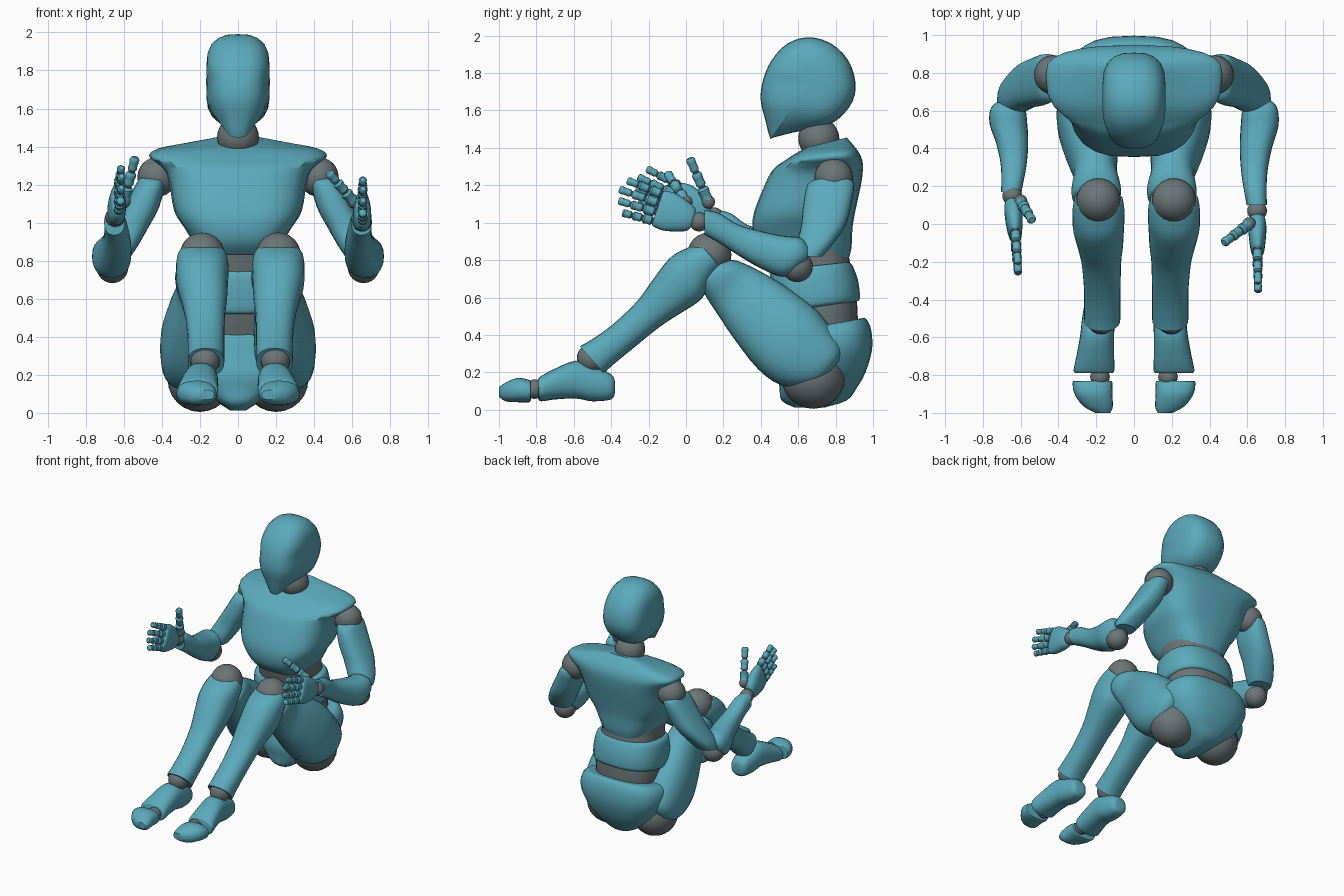
import bpy, bmesh, math
from mathutils import Vector, Matrix

cube = bpy.data.objects.get("Cube")
if cube:
    bpy.data.objects.remove(cube)


def material(name, rgb):
    m = bpy.data.materials.new(name)
    m.use_nodes = True
    m.diffuse_color = (*rgb, 1)
    m.node_tree.nodes["Principled BSDF"].inputs["Base Color"].default_value = (*rgb, 1)
    return m


TEAL = material("teal shell", (0.105, 0.40, 0.50))
GREY = material("grey joint", (0.15, 0.18, 0.185))


def finish(bm, name, *mats):
    bmesh.ops.recalc_face_normals(bm, faces=bm.faces)
    me = bpy.data.meshes.new(name)
    bm.to_mesh(me)
    bm.free()
    for m in mats:
        me.materials.append(m)
    me.shade_smooth()
    me.set_sharp_from_angle(angle=math.radians(38))
    ob = bpy.data.objects.new(name, me)
    bpy.context.collection.objects.link(ob)


def spline(a, b, c, d, t):
    return 0.5 * (2 * b + (c - a) * t + (2 * a - 5 * b + 4 * c - d) * t * t
                  + (3 * b - a - 3 * c + d) * t ** 3)


def bridge(bm, loops):
    rows = [[bm.verts.new(p) for p in loop] for loop in loops]
    n = len(rows[0])
    for r, q in zip(rows, rows[1:]):
        for i in range(n):
            j = (i + 1) % n
            bm.faces.new((r[i], r[j], q[j], q[i]))
    bm.faces.new(rows[0][::-1])
    bm.faces.new(rows[-1])


def loft(bm, rings, power=0.85, sides=24, steps=3):
    """Each ring is centre, side axis, positive depth axis, negative depth axis."""
    last = len(rings) - 1
    smooth = []
    for i in range(last):
        four = [rings[max(0, min(last, i + k))] for k in (-1, 0, 1, 2)]
        smooth += [[spline(*v, t / steps) for v in zip(*four)] for t in range(steps)]
    smooth.append(rings[-1])
    loops = []
    for c, u, vp, vn in smooth:
        loop = []
        for k in range(sides):
            a = math.tau * k / sides
            x, y = (math.copysign(abs(f) ** power, f) for f in (math.cos(a), math.sin(a)))
            loop.append(c + u * x + (vp if y > 0 else vn) * y)
        loops.append(loop)
    bridge(bm, loops)


def trunk(name, mat, rows, side=1, power=0.8):
    """Horizontal sections: z, half width, front, widest, back, tilt, x."""
    rings = []
    for z, hw, yf, yc, yb, tilt, x in rows:
        slope = Vector((0, 1, tilt))
        rings.append((Vector((x * side, yc, z)), Vector((hw, 0, 0)),
                      slope * (yb - yc), slope * (yc - yf)))
    bm = bmesh.new()
    loft(bm, rings, power)
    finish(bm, name, mat)


def limb(name, mat, origin, along, normal, rows, side=1, shift=0):
    """Sections across a limb: distance, low, high, x, half width."""
    o, d, n = (Vector((0, *v)) for v in (origin, along, normal))
    rings = []
    for s, lo, hi, x, hw in rows:
        c = o + d * s + n * (lo + hi) / 2 + Vector((x * side + shift, 0, 0))
        v = n * (hi - lo) / 2
        rings.append((c, Vector((hw, 0, 0)), v, v))
    bm = bmesh.new()
    loft(bm, rings)
    finish(bm, name, mat)


def add_ball(bm, c, r, index=0, seg=24):
    out = bmesh.ops.create_uvsphere(bm, u_segments=seg, v_segments=seg // 2, radius=r,
                                    matrix=Matrix.Translation(c))
    for f in {f for v in out["verts"] for f in v.link_faces}:
        f.material_index = index


def ball(name, c, r):
    bm = bmesh.new()
    add_ball(bm, c, r)
    finish(bm, name, GREY)


def finger(bm, a, b, r):
    """Three tapered segments with small grey knuckles."""
    for k in range(3):
        p, q = a.lerp(b, k / 3), a.lerp(b, (k + 1) / 3)
        axis = (q - p).normalized()
        u = axis.cross(Vector((1, 0.2, 0.1))).normalized()
        w = axis.cross(u)
        size = r * (1 - 0.1 * k)
        rings = [(p.lerp(q, t), u * size * f, w * size * f, w * size * f)
                 for t, f in ((0.08, 0.6), (0.2, 0.92), (0.5, 0.85), (0.85, 0.98), (1, 0.6))]
        loft(bm, rings, 1, 10, 2)
        add_ball(bm, p, size * 0.7, 1, 8)


# Head: side outline stacked across x
outline = [(.45, 1.455), (.425, 1.55), (.40, 1.66), (.415, 1.77), (.46, 1.87), (.54, 1.955),
           (.65, 1.99), (.77, 1.96), (.865, 1.87), (.905, 1.75), (.89, 1.65), (.82, 1.56),
           (.73, 1.515), (.58, 1.485), (.47, 1.457)]
pts = [Vector(p) for p in outline]
n = len(pts)
curve = [spline(*(pts[(i + k) % n] for k in (-1, 0, 1, 2)), t / 3)
         for i in range(n) for t in range(3)]
half = [(.06, .99), (.105, .92), (.14, .79), (.16, .6), (.166, .35), (.167, .05)]
slices = [(-x, s) for x, s in half[::-1]] + [(0, 1.005)] + half
mid = Vector((.66, 1.74))


def ramp(t):
    t = max(0, min(1, t))
    return t * t * (3 - 2 * t)


loops = []
for x, s in slices:
    loop = []
    for p in curve:
        y, z = mid + (p - mid) * s
        cheek = ramp((.62 - y) / .12) * ramp((1.84 - z) / .1)
        chin = ramp((1.64 - z) / .18) * ramp((.75 - y) / .2)
        loop.append((x * (1 - .1 * cheek) * (1 - .4 * chin), y, z))
    loops.append(loop)
bm = bmesh.new()
bridge(bm, loops)
finish(bm, "head", TEAL)
ball("neck", (0, .71, 1.45), .11)

# Trunk
trunk("chest", TEAL, [
    (.82, .19, .43, .64, .87, -.06, 0), (.88, .225, .375, .62, .885, -.05, 0),
    (.97, .28, .355, .62, .89, 0, 0), (1.06, .335, .365, .66, .905, 0, 0),
    (1.2, .36, .42, .72, .935, 0, 0), (1.27, .385, .455, .76, .945, 0, 0),
    (1.315, .43, .49, .78, .945, .03, 0), (1.345, .465, .525, .79, .935, .06, 0),
    (1.372, .455, .56, .79, .92, .08, 0), (1.396, .385, .6, .78, .9, .1, 0),
    (1.43, .14, .64, .76, .86, .25, 0)], power=.65)
trunk("abdomen_core", GREY, [
    (.33, .22, .56, .72, .92, 0, 0), (.55, .25, .50, .72, .915, .1, 0),
    (.75, .22, .46, .69, .88, .1, 0), (.94, .22, .42, .65, .85, 0, 0)])
trunk("waist_band", TEAL, [
    (.55, .25, .48, .70, .92, .14, 0), (.57, .272, .46, .70, .93, .14, 0),
    (.66, .275, .45, .69, .92, .14, 0), (.75, .262, .45, .68, .89, .1, 0),
    (.77, .24, .47, .68, .87, .1, 0)])
trunk("pelvis", TEAL, [
    (.012, .04, .58, .66, .74, 0, 0), (.05, .1, .51, .69, .86, 0, 0),
    (.12, .2, .50, .73, .915, 0, 0), (.2, .275, .49, .75, .96, 0, 0),
    (.31, .335, .51, .76, .995, .05, 0), (.40, .34, .52, .76, .99, .12, 0),
    (.445, .31, .53, .75, .965, .18, 0), (.455, .28, .55, .75, .945, .18, 0)], power=.75)

for side, label in ((1, "left_"), (-1, "right_")):
    # Leg
    lean = .012
    ball(label + "hip", (.2 * side, .68, .175), .17)
    ball(label + "knee", (.2 * side + lean, .125, .83), .118)
    ball(label + "ankle", (.185 * side + lean, -.507, .275), .077)
    ball(label + "toe_joint", (.18 * side, -.81, .11), .052)
    limb(label + "thigh", TEAL, (.72, .30), (-.763, .647), (.647, .763), [
        (-.10, -.10, .04, .27, .07), (-.06, -.18, .10, .27, .115),
        (.05, -.265, .14, .25, .155), (.2, -.28, .165, .245, .162),
        (.4, -.24, .15, .225, .14), (.56, -.195, .12, .205, .115),
        (.66, -.165, .09, .2, .13), (.715, -.14, .05, .2, .128),
        (.725, -.12, .03, .2, .11)], side)
    limb(label + "shin", TEAL, (.10, .80), (-.749, -.662), (-.662, .749), [
        (-.04, -.07, .075, .2, .118), (-.03, -.09, .09, .2, .13),
        (.04, -.105, .115, .2, .138), (.10, -.13, .13, .2, .138),
        (.17, -.145, .128, .2, .135), (.3, -.125, .10, .19, .12),
        (.42, -.108, .074, .185, .105), (.6, -.10, .068, .18, .097),
        (.74, -.095, .083, .18, .096), (.805, -.098, .097, .18, .096)], side, lean)
    limb(label + "foot", TEAL, (0, 0), (1, 0), (0, 1), [
        (-.38, .09, .15, .19, .035), (-.40, .055, .19, .19, .065),
        (-.5, .045, .235, .19, .085), (-.59, .06, .262, .195, .09),
        (-.7, .055, .22, .205, .1), (-.775, .045, .18, .212, .108),
        (-.79, .06, .165, .212, .095)], side)
    limb(label + "toes", TEAL, (0, 0), (1, 0), (0, 1), [
        (-.83, .05, .15, .22, .095), (-.84, .04, .16, .22, .105),
        (-.9, .04, .17, .215, .1), (-.965, .045, .145, .19, .078),
        (-1, .07, .12, .165, .04)], side)

    # Arm
    ball(label + "shoulder", (.425 * side, .79, 1.24), .104)
    ball(label + "elbow", (.66 * side, .595, .765), .083)
    trunk(label + "upper_arm", TEAL, [
        (1.235, .055, .71, .79, .87, 0, .463), (1.205, .075, .65, .78, .9, 0, .46),
        (1.08, .095, .625, .755, .88, 0, .51), (.98, .097, .615, .73, .85, 0, .565),
        (.88, .095, .59, .69, .78, 0, .62), (.82, .08, .59, .66, .73, 0, .645)], side, .8)
    reach = 1 if side > 0 else .86
    limb(label + "forearm", TEAL, (.6 * (1 - reach), 0), (reach, 0), (0, 1), [
        (.65, .80, .88, .67, .06), (.61, .76, .92, .668, .092),
        (.52, .71, .93, .665, .1), (.4, .755, .955, .645, .085),
        (.28, .825, .99, .637, .07), (.18, .89, 1.05, .642, .06),
        (.10, .935, 1.068, .65, .054)], side)

    # Hand
    if side > 0:
        wrist, aim = Vector((.652, .07, 1.005)), Vector((.01, -.94, .31))
        thumb = Vector((.61, .0, 1.11)), Vector((.475, -.1, 1.265))
    else:
        wrist, aim = Vector((-.645, .15, 1.03)), Vector((.07, -.9, .4))
        thumb = Vector((-.60, .12, 1.11)), Vector((-.54, .02, 1.345))
    ball(label + "wrist", wrist, .052)
    aim.normalize()
    up = Vector((1, 0, 0)).cross(aim).normalized() * -1
    across = aim.cross(up)
    bm = bmesh.new()
    loft(bm, [(wrist + aim * t, across * th, up * hw, up * hw) for t, hw, th in (
        (.035, .05, .035), (.05, .068, .043), (.1, .088, .048), (.17, .105, .043),
        (.225, .1, .034), (.235, .088, .022))])
    finish(bm, label + "palm", TEAL)
    bm = bmesh.new()
    for offset, length in ((.078, .2), (.027, .225), (-.024, .21), (-.072, .17)):
        start = wrist + aim * .235 + up * offset
        finger(bm, start, start + aim * length + up * offset * .15, .028)
    finger(bm, *thumb, .033)
    add_ball(bm, thumb[0], .036, 1, 12)
    finish(bm, label + "fingers", TEAL, GREY)
